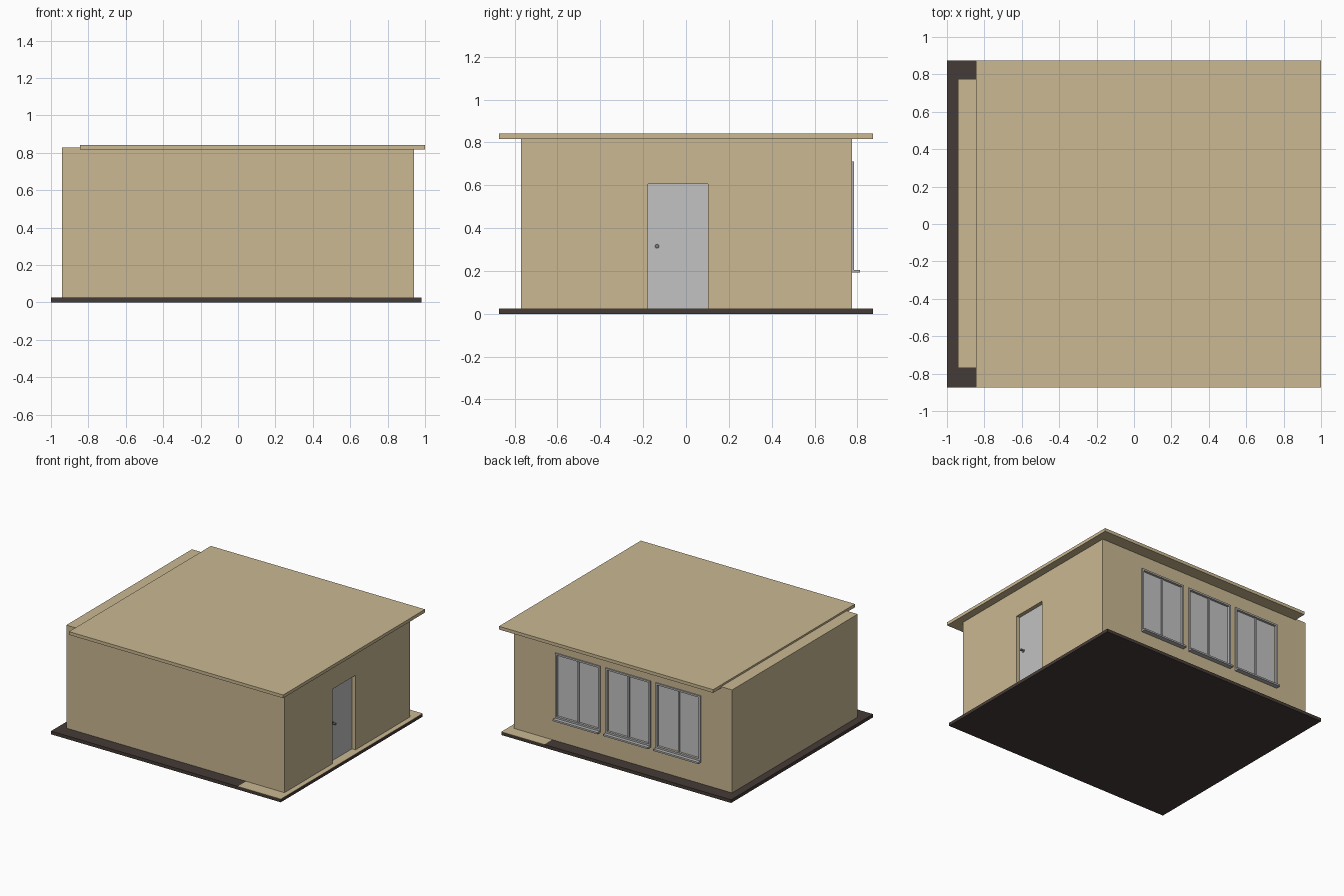
import bpy, math
from mathutils import Vector

if "Cube" in bpy.data.objects:
    bpy.data.objects.remove(bpy.data.objects["Cube"], do_unlink=True)


def material(name, rgb):
    m = bpy.data.materials.new(name)
    m.use_nodes = True
    m.diffuse_color = (*rgb, 1)
    m.node_tree.nodes["Principled BSDF"].inputs["Base Color"].default_value = (*rgb, 1)
    return m


sand = material("sand plaster", (0.59, 0.48, 0.285))
earth = material("dark earth", (0.06, 0.044, 0.038))
grey = material("light grey", (0.54, 0.54, 0.54))
metal = material("frame grey", (0.45, 0.45, 0.46))
steel = material("knob steel", (0.22, 0.22, 0.22))


def box(name, lo, hi, mat):
    """Box between two opposite corners."""
    lo, hi = Vector(lo), Vector(hi)
    bpy.ops.mesh.primitive_cube_add(size=1, location=(lo + hi) / 2)
    ob = bpy.context.object
    ob.name = name
    ob.scale = hi - lo
    bpy.ops.object.transform_apply(location=False, rotation=False, scale=True)
    ob.data.materials.append(mat)
    return ob


def cut(target, lo, hi):
    """Cut a box-shaped recess into the target."""
    cutter = box("cutter", lo, hi, sand)
    mod = target.modifiers.new("recess", "BOOLEAN")
    mod.operation, mod.solver, mod.object = "DIFFERENCE", "EXACT", cutter
    bpy.context.view_layer.objects.active = target
    bpy.ops.object.modifier_apply(modifier=mod.name)
    bpy.data.objects.remove(cutter, do_unlink=True)


# Ground slab with a paved strip along the door side
FLOOR = 0.025
box("ground_slab", (-1, -0.873, 0), (0.98, 0.873, FLOOR - 0.002), earth)
box("ground_cover", (-1, -0.873, FLOOR - 0.002), (0.61, 0.873, FLOOR), earth)
box("paved_strip", (0.61, -0.873, FLOOR - 0.002), (0.98, 0.873, FLOOR), sand)

# Walls and overhanging roof
BACK, SIDE = 0.775, 0.94
walls = box("walls", (-SIDE, -0.77, FLOOR), (SIDE, BACK, 0.827), sand)
box("roof", (-0.845, -0.873, 0.816), (1, 0.873, 0.841), sand)

# Recessed door
DOOR = SIDE - 0.03
cut(walls, (DOOR - 0.01, -0.177, FLOOR - 0.01), (SIDE + 0.1, 0.102, 0.605))
box("door", (DOOR - 0.01, -0.177, FLOOR), (DOOR, 0.102, 0.605), grey)


def knob_part(name, radius, start, end):
    bpy.ops.mesh.primitive_cylinder_add(
        vertices=20, radius=radius, depth=end - start,
        location=(DOOR + (start + end) / 2, -0.135, 0.315),
        rotation=(0, math.pi / 2, 0))
    ob = bpy.context.object
    ob.name = name
    ob.data.materials.append(steel)
    bpy.ops.object.shade_smooth_by_angle()


knob_part("knob_rose", 0.012, 0, 0.004)
knob_part("knob_stem", 0.005, 0.004, 0.018)
knob_part("knob_grip", 0.009, 0.018, 0.026)

# Three double-pane windows with sills
HALF, LOW, HIGH, BAR = 0.193, 0.205, 0.71, 0.014
OUT, DEEP = BACK + 0.009, BACK - 0.015
for i, cx in enumerate((0.387, -0.046, -0.479), 1):
    left, right = cx - HALF, cx + HALF
    name = f"window_{i}_"
    cut(walls, (left + BAR, DEEP, LOW + BAR), (right - BAR, BACK + 0.1, HIGH - BAR))
    box(name + "glass", (left + BAR, DEEP, LOW + BAR),
        (right - BAR, DEEP + 0.006, HIGH - BAR), grey)
    for part, x in (("left_jamb", left), ("right_jamb", right - BAR)):
        box(name + part, (x, DEEP, LOW), (x + BAR, OUT, HIGH), metal)
    for part, z in (("bottom_rail", LOW), ("top_rail", HIGH - BAR)):
        box(name + part, (left + BAR, DEEP, z), (right - BAR, OUT, z + BAR), metal)
    box(name + "mullion", (cx - BAR / 2, DEEP, LOW + BAR),
        (cx + BAR / 2, BACK, HIGH - BAR), metal)
    box(name + "sill", (left, DEEP, LOW - 0.013), (right, 0.812, LOW), metal)
